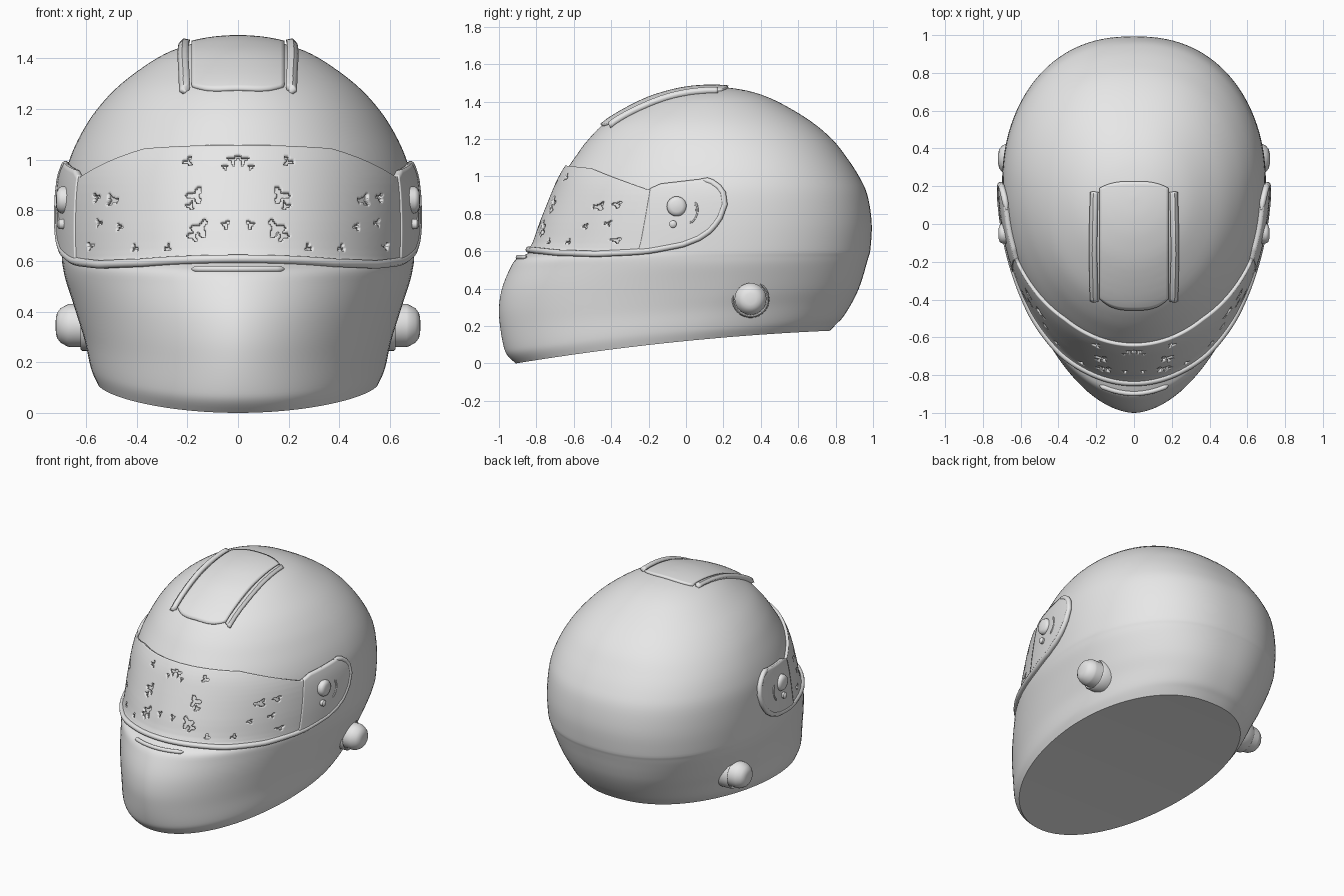
import bpy, bmesh, math
from mathutils import Vector
from mathutils.bvhtree import BVHTree

if "Cube" in bpy.data.objects:
    bpy.data.objects.remove(bpy.data.objects["Cube"])

grey = bpy.data.materials.new("light_grey")
grey.diffuse_color = (0.8, 0.8, 0.8, 1)
grey.use_nodes = True
grey.node_tree.nodes["Principled BSDF"].inputs["Base Color"].default_value = grey.diffuse_color


def make(name, verts, faces, thick=0.0, angle=40):
    me = bpy.data.meshes.new(name)
    me.from_pydata([tuple(v) for v in verts], [], faces)
    ob = bpy.data.objects.new(name, me)
    bpy.context.collection.objects.link(ob)
    me.materials.append(grey)
    if thick:
        mod = ob.modifiers.new("thickness", 'SOLIDIFY')
        mod.thickness, mod.offset = thick, -1
    bpy.ops.object.select_all(action='DESELECT')
    ob.select_set(True)
    bpy.context.view_layer.objects.active = ob
    bpy.ops.object.shade_smooth_by_angle(angle=math.radians(angle))
    return ob


def interp(table, t):
    """Linear lookup of a row by its first column."""
    if t <= table[0][0]:
        return table[0]
    for a, b in zip(table, table[1:]):
        if t <= b[0]:
            f = (t - a[0]) / (b[0] - a[0])
            return [p + (q - p) * f for p, q in zip(a, b)]
    return table[-1]


# Shell rings: level, front y, back y, widest y, half width, front roundness
RINGS = [
    (0, -.91, .77, 0, .555, 1), (.05, -.955, .805, .03, .575, 1.03),
    (.1, -.975, .84, .05, .587, 1.06), (.2, -.993, .885, .1, .605, 1.1),
    (.3, -1, .92, .15, .63, 1.12), (.4, -.985, .945, .18, .655, 1.12),
    (.5, -.945, .965, .2, .68, 1.1), (.56, -.905, .977, .21, .69, 1.05),
    (.61, -.82, .986, .22, .695, 1), (.75, -.765, .993, .23, .698, 1),
    (.9, -.705, .97, .23, .69, 1), (1.0, -.66, .925, .23, .665, 1),
    (1.1, -.595, .86, .22, .62, 1), (1.2, -.52, .78, .19, .555, 1),
    (1.3, -.415, .66, .16, .46, 1), (1.4, -.235, .49, .14, .32, 1),
    (1.45, -.09, .36, .14, .205, 1), (1.473, .03, .24, .14, .1, 1),
    (1.48, .139, .141, .14, .001, 1)]

dense = []
for i in range(len(RINGS) - 1):
    a, b, c, d = (RINGS[min(max(k, 0), len(RINGS) - 1)] for k in (i - 1, i, i + 1, i + 2))
    for j in range(4):
        t = j / 4
        dense.append([q + .5 * t * (r - p + t * (2 * p - 5 * q + 4 * r - s + t * (3 * (q - r) + s - p)))
                      for p, q, r, s in zip(a, b, c, d)])
dense.append(list(RINGS[-1]))


def shell_point(phi, row):
    """phi = 0 is the front, +-90 degrees the sides."""
    lv, yf, yb, yc, w, p = row
    s, c = math.sin(phi), math.cos(phi)
    p = p if c > 0 else .86
    x = w * math.copysign(abs(s) ** p, s)
    y = yc - c * ((yc - yf) if c > 0 else (yb - yc))
    zb = .12 + .099 * y - .036 * y * y
    return Vector((x, y, lv + zb * max(0, 1 - lv / .6)))


def on_shell(phi, z, off):
    e = .01
    pt = lambda f, h: shell_point(f, interp(dense, h))
    n = (pt(phi + e, z) - pt(phi - e, z)).cross(pt(phi, z + .02) - pt(phi, z - .02))
    return pt(phi, z) + n.normalized() * off


# Helmet shell with a closed underside
N = 128
verts = [shell_point(2 * math.pi * k / N, r) for r in dense for k in range(N)]
faces = [(i * N + k, i * N + (k + 1) % N, (i + 1) * N + (k + 1) % N, (i + 1) * N + k)
         for i in range(len(dense) - 1) for k in range(N)]
top = (len(dense) - 1) * N
faces.append(tuple(range(top, top + N)))
for k in range(N // 2):
    a, b, c, d = k, (N - k) % N, (N - k - 1) % N, k + 1
    quad = list(dict.fromkeys((a, b, c, d)))
    faces.append(tuple(quad))
make("helmet_shell", verts, faces)
bvh = BVHTree.FromPolygons(verts, faces)


def grid_patch(name, fn, nu, nv, thick, keep=None):
    vs = [fn(i / nu, j / nv) for j in range(nv + 1) for i in range(nu + 1)]
    fs = []
    for j in range(nv):
        for i in range(nu):
            a = j * (nu + 1) + i
            f = (a, a + 1, a + nu + 2, a + nu + 1)
            if keep is None or keep(sum((vs[k] for k in f), Vector()) / 4):
                fs.append(f)
    return make(name, vs, fs, thick)


# Visor outline: y along the side, lower edge, upper edge
EDGE = [(-.79, .60, 1.05), (-.6, .582, 1.035), (-.4, .578, .975), (-.23, .592, .925),
        (-.16, .602, .955), (0, .637, .972), (.08, .672, .98), (.13, .71, .965),
        (.17, .76, .94), (.195, .81, .91), (.205, .85, .87)]


def phi_of(y):
    return math.acos(max(-1, min(1, (.23 - y) / .995)))


def y_of(phi):
    return .23 - .995 * math.cos(phi)


def visor_fn(lim, off):
    def fn(u, v):
        phi = (2 * u - 1) * lim
        _, lo, hi = interp(EDGE, y_of(phi))
        return on_shell(phi, lo + (hi - lo) * v, off)
    return fn


# Ragged openings in the visor: x, z, radius
HOLES = [(.02, 1.0, .022), (.05, .97, .014), (.2, .995, .022), (.17, .86, .036), (.19, .82, .02),
         (.15, .73, .038), (.18, .70, .025), (.05, .745, .018), (.5, .84, .026), (.56, .85, .018),
         (.47, .735, .016), (.55, .75, .014), (.41, .652, .016), (.28, .652, .016), (.585, .66, .016)]


def solid(c):
    for x, z, r in HOLES:
        dx, dz = abs(c.x) - x, c.z - z
        if math.hypot(dx, dz) < r * (.75 + .35 * math.sin(3 * math.atan2(dz, dx) + 9 * x)):
            return False
    return True


grid_patch("visor", visor_fn(phi_of(-.2), .018), 240, 60, .022, solid)


# Side pods that carry the visor pivots
def pod_fn(side):
    def fn(u, v):
        u = u if side > 0 else 1 - u
        y = -.215 + .42 * u
        _, lo, hi = interp(EDGE, y)
        return on_shell(side * phi_of(y), lo + (hi - lo) * v, .024)
    return fn


for side, tag in ((1, "right"), (-1, "left")):
    grid_patch("visor_pod_" + tag, pod_fn(side), 48, 20, .03)


def tube(name, path, rad, sides=10):
    vs, fs = [], []
    for i, p in enumerate(path):
        t = (path[min(i + 1, len(path) - 1)] - path[max(i - 1, 0)]).normalized()
        n = Vector((p.x, p.y - .2, 0)).normalized()
        n = (n - t * n.dot(t)).normalized()
        b = t.cross(n)
        r = rad * (.3 if i in (0, len(path) - 1) else 1)
        for k in range(sides):
            a = 2 * math.pi * k / sides
            vs.append(p + (n * math.cos(a) + b * math.sin(a)) * r)
    for i in range(len(path) - 1):
        for k in range(sides):
            a, b2 = i * sides + k, i * sides + (k + 1) % sides
            fs.append((a, b2, b2 + sides, a + sides))
    fs += [tuple(range(sides))[::-1], tuple(range(len(vs) - sides, len(vs)))]
    return make(name, vs, fs)


# Rolled lip along the lower visor edge and around both pod ends
lim = phi_of(.205)
lower = [on_shell(lim * (k / 60 - 1), interp(EDGE, y_of(lim * (k / 60 - 1)))[1], .013) for k in range(121)]
ends = {s: [on_shell(s * phi_of(y), interp(EDGE, y)[2], .013) for y in (.06, .1, .13, .17, .195)] for s in (1, -1)}
tube("visor_lip", ends[-1] + lower + ends[1][::-1], .017)

# Chin vent lip below the visor
tube("chin_vent_lip", [on_shell(.28 * (k / 12 - 1), .565, .003) for k in range(25)], .013)


# Top vent: raised plate and two rails draped over the crown
def drape(x, y, h):
    hit, n, _, _ = bvh.ray_cast(Vector((x, y, 3)), Vector((0, 0, -1)))
    return hit + n * h


def plate_fn(u, v):
    x = .18 * (2 * u - 1)
    cut = .06 * abs(2 * u - 1) ** 3
    y0, y1 = -.45 + cut, .225 - cut * .6
    return drape(x, y0 + (y1 - y0) * v, .012)


grid_patch("top_vent_plate", plate_fn, 24, 40, .02)
for side, tag in ((1, "right"), (-1, "left")):
    def rail_fn(u, v, side=side):
        bulge = .012 * math.sin(math.pi * v)
        return drape(side * .205 + (u - .5) * .042 + side * bulge * .5, -.4 + .57 * v, .03 - .012 * abs(2 * u - 1))
    grid_patch("top_vent_rail_" + tag, rail_fn, 4, 40, .04)


def knob(name, side, y, z, profile, n=32):
    """Lathe of (x, radius) pairs around the x axis."""
    vs = [(side * x, y + r * math.cos(2 * math.pi * k / n), z + r * math.sin(2 * math.pi * k / n))
          for x, r in profile for k in range(n)]
    fs = [(i * n + k, i * n + (k + 1) % n, (i + 1) * n + (k + 1) % n, (i + 1) * n + k)
          for i in range(len(profile) - 1) for k in range(n)]
    fs.append(tuple(range(len(vs) - n, len(vs))))
    if side < 0:
        fs = [f[::-1] for f in fs]
    return make(name, vs, fs)


# Lower strap knobs, pivot knobs and small screws on both sides
for s, tag in ((1, "right"), (-1, "left")):
    knob("strap_knob_ring_" + tag, s, .345, .345, [(.55, .102), (.615, .1), (.622, .094), (.61, .088)])
    knob("strap_knob_" + tag, s, .345, .345,
         [(.55, .085), (.665, .085), (.675, .082), (.7, .068), (.714, .05), (.719, .03), (.72, .004)])
    knob("pivot_knob_" + tag, s, -.05, .84, [(.6, .053), (.698, .053), (.71, .046), (.716, .03), (.718, .004)])
    knob("pivot_screw_" + tag, s, -.07, .745, [(.6, .02), (.706, .02), (.713, .012), (.714, .003)], 16)
    arc = [Vector((s * .705, -.05 + .11 * math.cos(a), .82 + .09 * math.sin(a)))
           for a in [-.9 + .14 * k for k in range(11)]]
    tube("pivot_catch_" + tag, arc, .009, 8)
